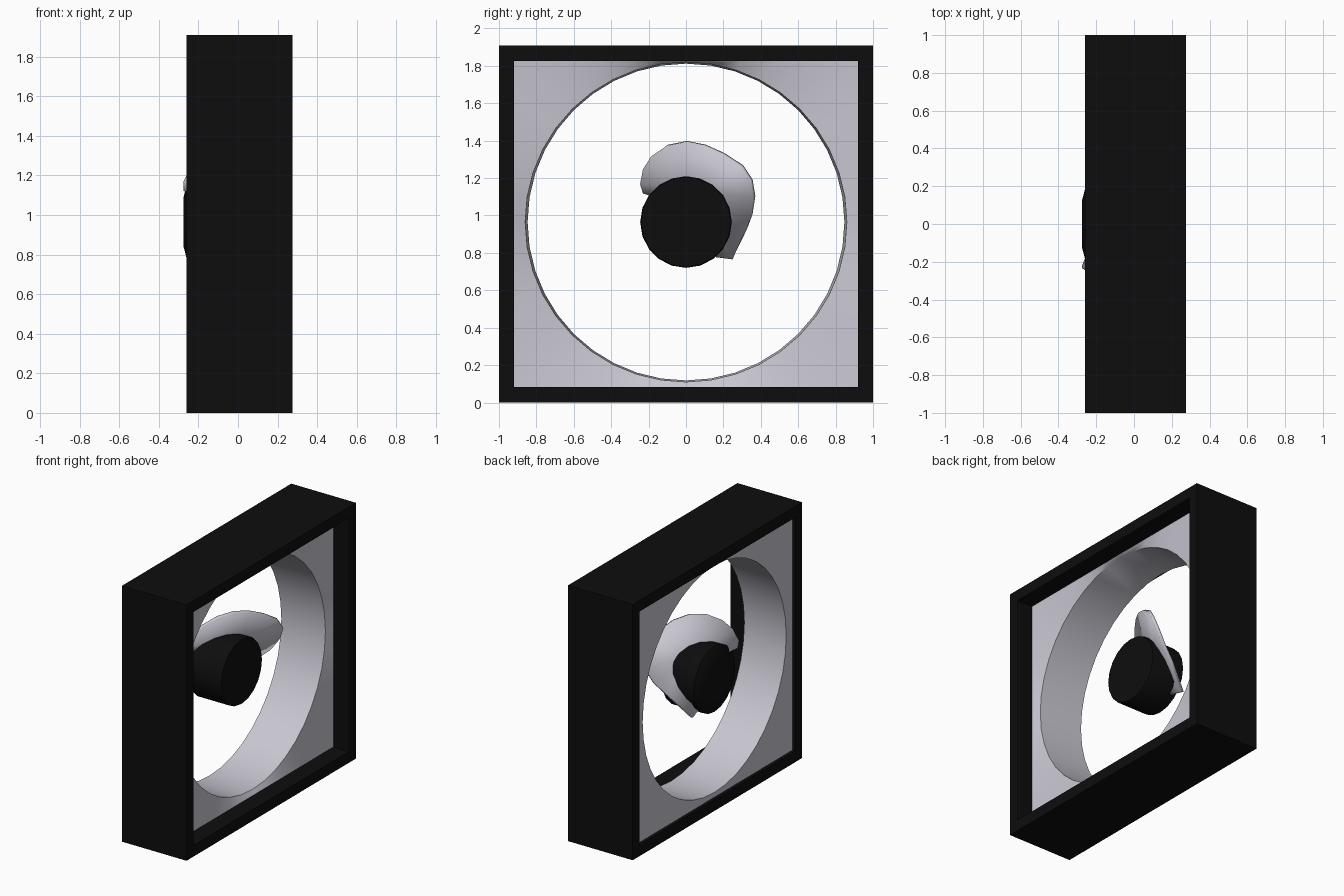
import bpy, bmesh, math
from mathutils import Vector

cube = bpy.data.objects.get("Cube")
if cube:
    bpy.data.objects.remove(cube, do_unlink=True)

CZ = 0.955      # frame centre height
AXIS = 0.965    # hub axis height


def material(name, rgb, rough=0.6):
    m = bpy.data.materials.new(name)
    m.use_nodes = True
    m.diffuse_color = (*rgb, 1)
    bsdf = m.node_tree.nodes["Principled BSDF"]
    bsdf.inputs["Base Color"].default_value = (*rgb, 1)
    bsdf.inputs["Roughness"].default_value = rough
    return m


black = material("matte black", (0.004, 0.004, 0.004))
grey = material("pale grey", (0.58, 0.57, 0.64))


def ring(count, x, ry, rz, cz, square=False):
    """Ring of points around the x axis, round or stretched to a rectangle."""
    pts = []
    for i in range(count):
        a = 2 * math.pi * i / count
        c, s = math.cos(a), math.sin(a)
        m = max(abs(c), abs(s)) if square else 1
        pts.append(Vector((x, c / m * ry, cz + s / m * rz)))
    return pts


def loft(name, rings, mat, closed=False, caps=False, angle=35):
    """Skin consecutive rings of points into one mesh object."""
    bm = bmesh.new()
    loops = [[bm.verts.new(p) for p in r] for r in rings]
    n = len(loops[0])
    pairs = list(zip(loops, loops[1:]))
    if closed:
        pairs.append((loops[-1], loops[0]))
    for a, b in pairs:
        for i in range(n):
            j = (i + 1) % n
            bm.faces.new((a[i], a[j], b[j], b[i]))
    if caps:
        bm.faces.new(loops[0])
        bm.faces.new(loops[-1])
    return finish(name, bm, mat, angle)


def finish(name, bm, mat, angle):
    bmesh.ops.recalc_face_normals(bm, faces=bm.faces[:])
    me = bpy.data.meshes.new(name)
    bm.to_mesh(me)
    bm.free()
    ob = bpy.data.objects.new(name, me)
    bpy.context.collection.objects.link(ob)
    me.materials.append(mat)
    bpy.ops.object.select_all(action="DESELECT")
    ob.select_set(True)
    bpy.context.view_layer.objects.active = ob
    bpy.ops.object.shade_smooth_by_angle(angle=math.radians(angle))
    return ob


# Outer box frame: four-sided tube with thick walls
def box_ring(x, hy, hz):
    return [Vector((x, sy * hy, CZ + sz * hz))
            for sy, sz in ((1, 1), (-1, 1), (-1, -1), (1, -1))]


loft("frame", [box_ring(0.275, 1, CZ), box_ring(-0.26, 1, CZ),
               box_ring(-0.26, 0.92, 0.872), box_ring(0.275, 0.92, 0.872)],
     black, closed=True)

# Shroud: rectangular panels joined by a round duct
SEG = 40
loft("shroud", [ring(SEG, 0.145, 0.92, 0.872, CZ, True),
                ring(SEG, 0.12, 0.86, 0.855, AXIS),
                ring(SEG, -0.235, 0.847, 0.847, AXIS),
                ring(SEG, -0.236, 0.92, 0.872, CZ, True)], grey)

# Hub: drum with a rounded rear nose
hub_profile = [(0.03, 0.24), (0.02, 0.245), (-0.235, 0.245),
               (-0.25, 0.215), (-0.262, 0.175), (-0.275, 0.125)]
loft("hub", [ring(20, x, r, r, AXIS) for x, r in hub_profile],
     black, caps=True)

# Single pitched blade: outline (x, y, z) fanned from a middle point
outline = [(-0.25, -0.18, 1.11), (-0.265, -0.225, 1.12), (-0.265, -0.24, 1.17),
           (-0.225, -0.225, 1.25), (-0.17, -0.18, 1.32), (-0.1, -0.1, 1.375),
           (-0.03, 0, 1.395), (0.03, 0.1, 1.375), (0.075, 0.2, 1.33),
           (0.115, 0.3, 1.265), (0.125, 0.35, 1.19), (0.09, 0.365, 1.1),
           (0.02, 0.35, 1.0), (-0.07, 0.32, 0.92), (-0.225, 0.25, 0.77),
           (-0.2, 0.16, 0.78), (-0.17, 0.1, 0.95), (-0.18, 0, 1.02)]
bm = bmesh.new()
rim = [bm.verts.new(p) for p in outline]
middle = bm.verts.new((-0.075, 0.1, 1.13))
for i, v in enumerate(rim):
    bm.faces.new((v, rim[(i + 1) % len(rim)], middle))
blade = finish("blade", bm, grey, 40)
thick = blade.modifiers.new("thickness", "SOLIDIFY")
thick.thickness = 0.022
thick.offset = 0
